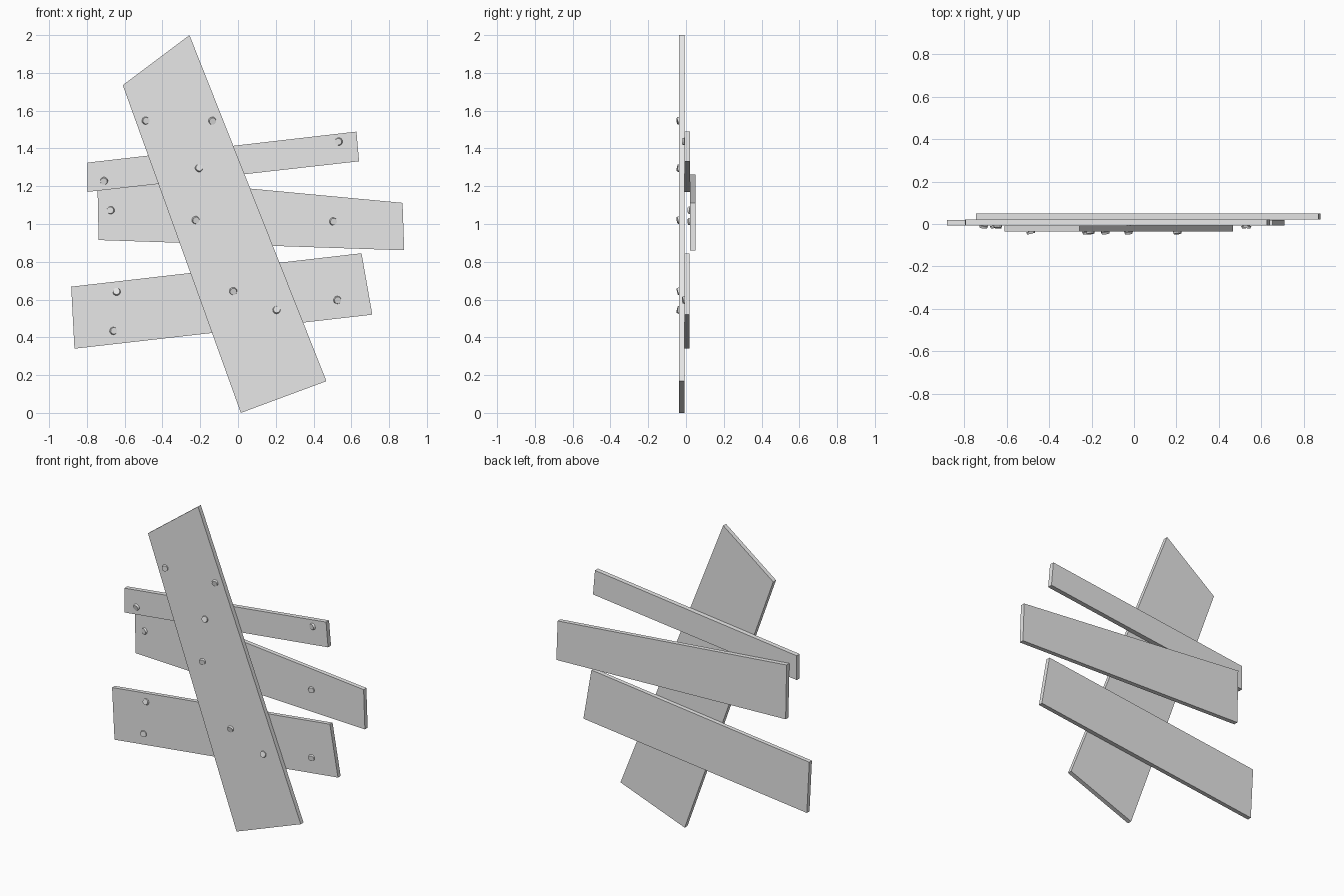
import bpy, bmesh, math, random
from mathutils import Matrix

random.seed(4)
cube = bpy.data.objects.get("Cube")
if cube:
    bpy.data.objects.remove(cube)

grey = bpy.data.materials.new("weathered_grey")
grey.use_nodes = True
colour = (0.8, 0.8, 0.8, 1)
grey.diffuse_color = colour
grey.node_tree.nodes["Principled BSDF"].inputs["Base Color"].default_value = colour


def add_object(name, bm):
    bmesh.ops.recalc_face_normals(bm, faces=bm.faces)
    mesh = bpy.data.meshes.new(name)
    bm.to_mesh(mesh)
    bm.free()
    mesh.materials.append(grey)
    ob = bpy.data.objects.new(name, mesh)
    bpy.context.collection.objects.link(ob)
    return ob


def plank(name, outline, front, back):
    """Extrude a four-cornered outline in xz from front to back."""
    bm = bmesh.new()
    face = bm.faces.new([bm.verts.new((x, front, z)) for x, z in outline])
    ext = bmesh.ops.extrude_face_region(bm, geom=[face])
    for v in ext["geom"]:
        if isinstance(v, bmesh.types.BMVert):
            v.co.y = back
    add_object(name, bm)


def nail(name, x, z, surface):
    """Flat nail head, hammered in slightly crooked."""
    bm = bmesh.new()
    bmesh.ops.create_cone(bm, cap_ends=True, segments=12,
                          radius1=0.021, radius2=0.018, depth=0.012)
    spin = random.uniform(0, math.tau)
    tilt = Matrix.Rotation(spin, 4, 'Z') @ Matrix.Rotation(math.radians(14), 4, 'X')
    place = Matrix.Translation((x, surface - 0.004, z))
    bmesh.ops.transform(bm, verts=bm.verts,
                        matrix=place @ Matrix.Rotation(math.pi / 2, 4, 'X') @ tilt)
    add_object(name, bm)


# Each board: outline corners, front y, back y, nail positions
boards = {
    "diagonal_plank": ([(-0.61, 1.735), (0.015, 0), (0.468, 0.168), (-0.257, 2)],
                       -0.036, -0.008,
                       [(-0.487, 1.547), (-0.135, 1.545), (-0.206, 1.297),
                        (-0.223, 1.02), (-0.025, 0.643), (0.205, 0.546)]),
    "upper_plank": ([(-0.797, 1.17), (0.641, 1.332), (0.627, 1.489), (-0.796, 1.325)],
                    -0.008, 0.022,
                    [(-0.71, 1.227), (0.532, 1.436)]),
    "middle_plank": ([(-0.738, 0.915), (0.88, 0.861), (0.871, 1.112), (-0.745, 1.263)],
                     0.022, 0.05,
                     [(-0.675, 1.073), (0.505, 1.013)]),
    "lower_plank": ([(-0.866, 0.34), (0.711, 0.52), (0.654, 0.845), (-0.883, 0.668)],
                    -0.008, 0.019,
                    [(-0.643, 0.643), (-0.658, 0.434), (0.527, 0.597)]),
}

for name, (outline, front, back, nails) in boards.items():
    plank(name, outline, front, back)
    for i, (x, z) in enumerate(nails, 1):
        nail(f"{name}_nail_{i}", x, z, front)
